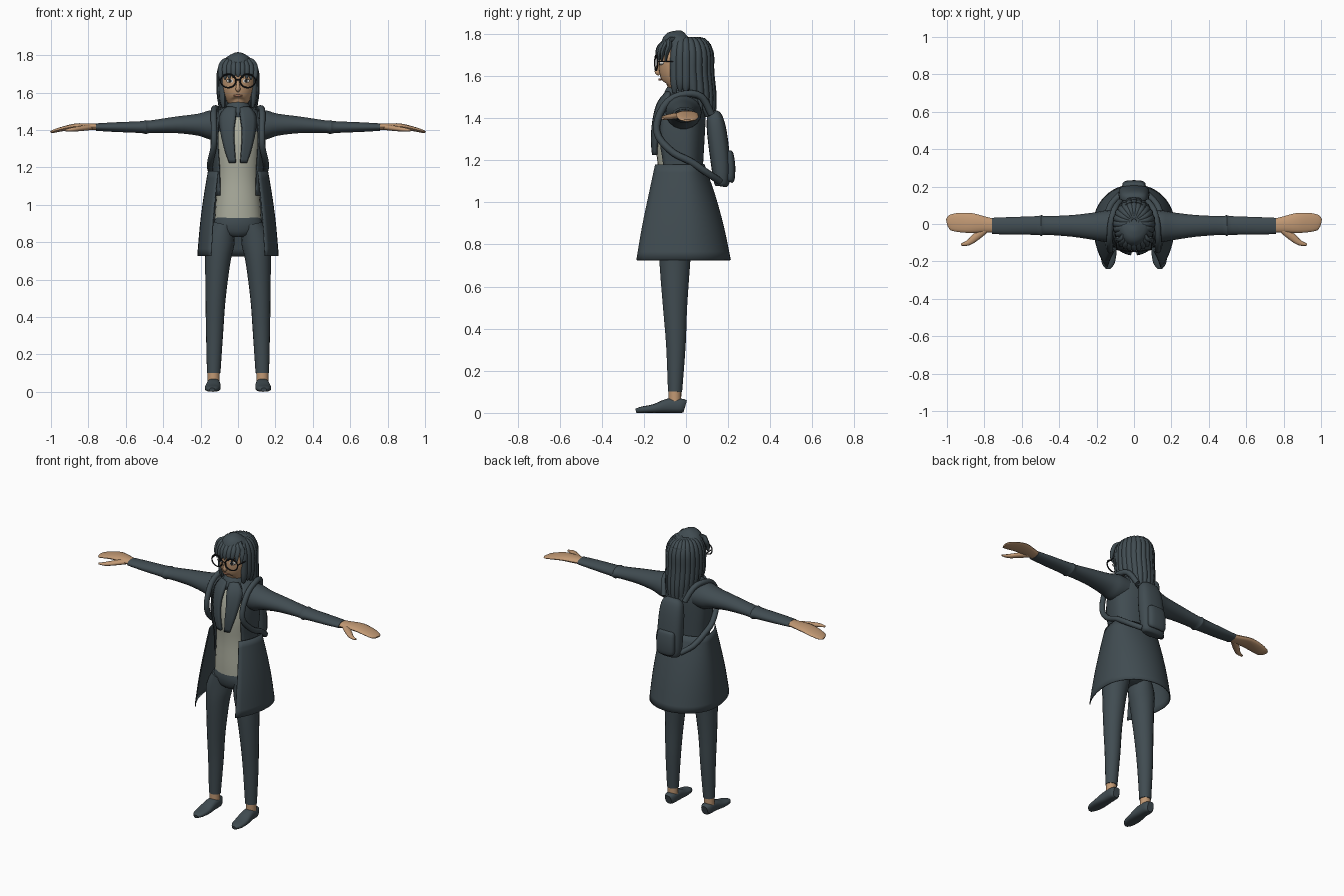
import bpy, bmesh, math
from mathutils import Vector


def material(name, rgb):
    m = bpy.data.materials.new(name)
    m.diffuse_color = (*rgb, 1)
    return m


SLATE = material("slate cloth", (0.052, 0.072, 0.083))
SKIN = material("skin", (0.54, 0.32, 0.175))
SHIRT = material("pale shirt", (0.42, 0.43, 0.35))
BLACK = material("black frame", (0.012, 0.014, 0.016))
LIP = material("lip brown", (0.33, 0.15, 0.09))
WHITE = material("eye white", (0.6, 0.6, 0.57))


def finish(name, bm, mat, angle=45):
    bmesh.ops.recalc_face_normals(bm, faces=bm.faces[:])
    me = bpy.data.meshes.new(name)
    bm.to_mesh(me)
    bm.free()
    me.materials.append(mat)
    for p in me.polygons:
        p.use_smooth = True
    me.set_sharp_from_angle(angle=math.radians(angle))
    ob = bpy.data.objects.new(name, me)
    bpy.context.collection.objects.link(ob)
    return ob


def smooth_rows(rows, steps):
    """Catmull-Rom interpolation of rows of numbers."""
    out = []
    for i in range(len(rows) - 1):
        p0, p1 = rows[max(i - 1, 0)], rows[i]
        p2, p3 = rows[i + 1], rows[min(i + 2, len(rows) - 1)]
        for k in range(steps):
            t = k / steps
            out.append([0.5 * (2 * b + (c - a) * t + (2 * a - 5 * b + 4 * c - d) * t * t
                               + (3 * b - a - 3 * c + d) * t ** 3)
                        for a, b, c, d in zip(p0, p1, p2, p3)])
    return out + [list(rows[-1])]


def tube(name, rows, mat, ref=(0, 1, 0), n=16, steps=3, p=1.0, s=1, closed=False):
    """Skin oval rings along a path; row = x, y, z, half width, half depth along ref."""
    rows = smooth_rows(rows, steps) if steps > 1 else rows
    pts = [Vector(r[:3]) for r in rows]
    m, bm, rings = len(rows), bmesh.new(), []
    for i, r in enumerate(rows):
        if closed:
            t = pts[(i + 1) % m] - pts[i - 1]
        else:
            t = pts[min(i + 1, m - 1)] - pts[max(i - 1, 0)]
        t.normalize()
        u = Vector(ref)
        u = (u - u.dot(t) * t).normalized()
        v = t.cross(u)
        ring = []
        for k in range(n):
            a = 2 * math.pi * k / n
            c, d = math.cos(a), math.sin(a)
            c, d = math.copysign(abs(c) ** p, c), math.copysign(abs(d) ** p, d)
            q = pts[i] + v * (c * r[3]) + u * (d * r[4])
            ring.append(bm.verts.new((q.x * s, q.y, q.z)))
        rings.append(ring)
    for i in range(m if closed else m - 1):
        a, b = rings[i], rings[(i + 1) % m]
        for k in range(n):
            bm.faces.new((a[k], a[(k + 1) % n], b[(k + 1) % n], b[k]))
    if not closed:
        bm.faces.new(rings[0])
        bm.faces.new(rings[-1])
    return finish(name, bm, mat)


def sheet(name, grid, mat, thick):
    bm = bmesh.new()
    vs = [[bm.verts.new(q) for q in row] for row in grid]
    for a, b in zip(vs, vs[1:]):
        for k in range(len(a) - 1):
            bm.faces.new((a[k], a[k + 1], b[k + 1], b[k]))
    ob = finish(name, bm, mat)
    mod = ob.modifiers.new("thickness", 'SOLIDIFY')
    mod.thickness = thick
    mod.offset = 0
    return ob


def open_shell(name, rows, gap, n=36, thick=0.006):
    """Coat part open at the front; row = z, half width, front depth, back depth."""
    grid = []
    for z, rx, fy, by in smooth_rows(rows, 3):
        line = []
        for k in range(n + 1):
            a = math.radians(gap + (360 - 2 * gap) * k / n)
            c = math.cos(a)
            line.append((rx * math.sin(a), -c * (fy if c > 0 else by), z))
        grid.append(line)
    return sheet(name, grid, SLATE, thick)


# Trunk: shirt, hips, coat
tube("shirt", [(0, -.04, .92, .125, .09), (0, -.04, 1.0, .12, .092), (0, -.04, 1.15, .11, .092),
               (0, -.045, 1.3, .115, .1), (0, -.035, 1.42, .115, .09), (0, -.02, 1.49, .085, .06),
               (0, -.015, 1.52, .05, .045)], SHIRT, n=24)
tube("trouser_hips", [(0, -.05, .83, .05, .05), (0, -.05, .85, .115, .074), (0, -.045, .89, .132, .088),
                      (0, -.04, .94, .12, .088)], SLATE, n=24)
open_shell("coat_skirt", [(.725, .215, .315, .21), (.88, .202, .28, .178), (1.03, .183, .238, .137),
                          (1.18, .158, .195, .085)], 42)
open_shell("coat_bodice", [(1.05, .13, .15, .07), (1.18, .132, .16, .078), (1.3, .142, .185, .085),
                           (1.42, .143, .17, .09), (1.49, .115, .12, .075), (1.525, .06, .08, .055)], 48)

# Scarf: wrapped collar and two hanging ends
tube("scarf_collar", [(0, -.02, 1.465, .085, .085), (0, -.02, 1.495, .085, .092),
                      (0, -.02, 1.52, .07, .08), (0, -.015, 1.535, .055, .06)], SLATE, n=20)

for s, side in ((-1, "left"), (1, "right")):
    grid = []
    for z, xi, xo, y in smooth_rows([(1.52, .008, .06, -.09), (1.47, .012, .095, -.13), (1.39, .022, .09, -.153),
                                     (1.3, .018, .07, -.16), (1.225, .012, .045, -.153)], 3):
        xs = [xi + (xo - xi) * k / 4 for k in range(5)]
        grid.append([(s * x, y + 4.5 * x * x, z) for x in xs])
    sheet("scarf_end_" + side, grid, SLATE, .018)

    # Legs, ankles, shoes
    tube("trouser_leg_" + side, [(.075, -.045, .89, .06, .08), (.098, -.05, .8, .08, .077),
                                 (.108, -.053, .7, .068, .073), (.12, -.052, .5, .054, .058),
                                 (.125, -.048, .32, .046, .047), (.13, -.052, .1, .036, .034)],
         SLATE, s=s, n=18)
    tube("ankle_" + side, [(.131, -.053, .05, .032, .03), (.131, -.053, .115, .032, .031)], SKIN, s=s, steps=1)
    tube("shoe_" + side, [(.131, -.004, .03, .022, .03), (.131, -.025, .034, .034, .034),
                          (.131, -.085, .034, .037, .034), (.135, -.15, .021, .042, .021),
                          (.138, -.21, .015, .034, .015), (.138, -.238, .01, .014, .01)],
         SLATE, ref=(0, 0, 1), s=s, p=.75, n=20)

    # Arms and hands
    tube("sleeve_" + side, [(.09, -.01, 1.425, .085, .075), (.15, -.012, 1.427, .085, .079),
                            (.21, -.012, 1.428, .074, .06), (.33, -.01, 1.427, .058, .045),
                            (.47, -.008, 1.417, .05, .034), (.495, -.008, 1.415, .056, .038),
                            (.52, -.008, 1.415, .05, .032), (.66, -.01, 1.415, .047, .026),
                            (.76, -.01, 1.415, .043, .02)], SLATE, ref=(0, 0, 1), s=s, n=18)
    tube("hand_" + side, [(.74, -.01, 1.415, .036, .017), (.8, -.003, 1.417, .043, .018),
                          (.87, .005, 1.418, .053, .016), (.94, .008, 1.405, .051, .012),
                          (.985, .008, 1.393, .04, .009), (1.0, .006, 1.389, .02, .005)],
         SKIN, ref=(0, 0, 1), s=s)
    tube("thumb_" + side, [(.79, -.025, 1.414, .02, .015), (.84, -.065, 1.408, .021, .014),
                           (.885, -.1, 1.402, .015, .011), (.925, -.11, 1.398, .006, .005)],
         SKIN, ref=(0, 0, 1), s=s, n=12)

    # Backpack strap over the shoulder and back under the arm
    w = .017
    tube("pack_strap_" + side, [(x, y, z, w, w) for x, y, z in (
        (.075, .12, 1.42), (.105, .075, 1.5), (.125, .0, 1.515), (.13, -.085, 1.48), (.128, -.135, 1.39),
        (.13, -.13, 1.31), (.147, -.06, 1.235), (.148, .02, 1.195), (.125, .1, 1.14), (.07, .16, 1.1))],
        SLATE, ref=(1, .1, .1), s=s, n=10)

    # Eyes, brows, glasses
    tube("eye_" + side, [(.043, -.105, 1.662, .019, .01), (.043, -.127, 1.662, .019, .01)], WHITE,
         ref=(0, 0, 1), s=s, steps=1)
    tube("iris_" + side, [(.043, -.11, 1.662, .009, .01), (.043, -.13, 1.662, .009, .01)], BLACK,
         ref=(0, 0, 1), s=s, steps=1)
    tube("brow_" + side, [(.02, -.134, 1.69, .004, .005), (.045, -.127, 1.697, .004, .005),
                          (.07, -.108, 1.69, .003, .004)], BLACK, ref=(0, 0, 1), s=s, n=8)
    rim = [(.052 + .041 * math.cos(a), -.148 + .012 * (math.cos(a) + 1) / 2, 1.662 + .036 * math.sin(a),
            .004, .004) for a in (math.tau * k / 24 for k in range(24))]
    tube("glasses_rim_" + side, rim, BLACK, n=6, steps=1, s=s, closed=True)
    tube("glasses_arm_" + side, [(.092, -.137, 1.668, .003, .003), (.1, -.05, 1.668, .003, .003)], BLACK,
         ref=(0, 0, 1), n=6, steps=1, s=s)

tube("glasses_bridge", [(-.012, -.147, 1.668, .003, .003), (.012, -.147, 1.668, .003, .003)], BLACK,
     n=6, steps=1)

# Head
tube("neck", [(0, -.015, 1.47, .045, .045), (0, -.015, 1.57, .045, .045)], SKIN, steps=1)
tube("head", [(0, -.075, 1.53, .022, .03), (0, -.06, 1.543, .047, .06), (0, -.045, 1.58, .074, .082),
              (0, -.035, 1.63, .089, .096), (0, -.03, 1.69, .093, .1), (0, -.02, 1.74, .08, .09),
              (0, -.01, 1.77, .04, .05)], SKIN, n=24)
tube("nose", [(0, -.125, 1.665, .007, .008), (0, -.135, 1.635, .01, .012), (0, -.135, 1.617, .013, .013),
              (0, -.125, 1.608, .008, .008)], SKIN, n=10)
tube("lips", [(-.024, -.116, 1.583, .003, .003), (0, -.126, 1.583, .005, .006),
              (.024, -.116, 1.583, .003, .003)], LIP, ref=(0, 0, 1), n=8)

# Hair: inner mass, long locks round the sides and back, fringe
tube("hair_mass", [(0, .11, 1.41, .07, .022), (0, .075, 1.5, .085, .055), (0, .035, 1.57, .09, .085),
                   (0, .022, 1.64, .094, .097), (0, .005, 1.7, .1, .118), (0, -.003, 1.75, .09, .118),
                   (0, .005, 1.778, .06, .08), (0, .01, 1.785, .02, .03)], SLATE, n=24)
LOCKS = 17
for i in range(LOCKS):
    a = math.radians(60 + 240 * i / (LOCKS - 1))
    c = math.cos(a)
    x, y = .096 * math.sin(a), -c * (.11 if c > 0 else .115)
    back = max(0, -c) ** .6
    low = 1.52 - .125 * back + .012 * (i % 2)
    tube("hair_lock_%02d" % i, [(x * .15, y * .15 + .01, 1.775, .008, .008), (x * .7, y * .72, 1.766, .017, .015),
                                (x, y, 1.71, .02, .017), (x * 1.02, y * 1.02, 1.62, .021, .017),
                                (x * .98, y + .015 * back, (low + 1.6) / 2, .02, .016),
                                (x * .93, y + .017 * back, low, .009, .008)],
         SLATE, ref=(math.sin(a), -c, 0.05), n=8)
FRINGE = 9
for i in range(FRINGE):
    x = -.088 + .176 * i / (FRINGE - 1)
    curve = 5.5 * x * x
    tube("fringe_lock_%d" % i, [(x * .3, .0, 1.778, .009, .009), (x * .75, -.075, 1.77, .016, .013),
                                (x, -.122 + curve, 1.742, .017, .013),
                                (x * 1.05, -.136 + curve, 1.705, .014, .01),
                                (x * 1.06, -.139 + curve, 1.682 - .6 * abs(x) * .3, .005, .004)],
         SLATE, ref=(0, -1, .3), n=8)

# Backpack with rear pocket
tube("backpack", [(0, .17, 1.075, .05, .02), (0, .17, 1.09, .075, .036), (0, .165, 1.18, .083, .046),
                  (0, .147, 1.33, .08, .047), (0, .135, 1.41, .066, .036), (0, .13, 1.432, .035, .015)],
     SLATE, n=20, p=.75)
tube("pack_pocket", [(0, .205, 1.098, .045, .015), (0, .207, 1.11, .06, .024), (0, .206, 1.17, .063, .028),
                     (0, .2, 1.23, .058, .025), (0, .198, 1.243, .045, .015)], SLATE, n=20, p=.7)
